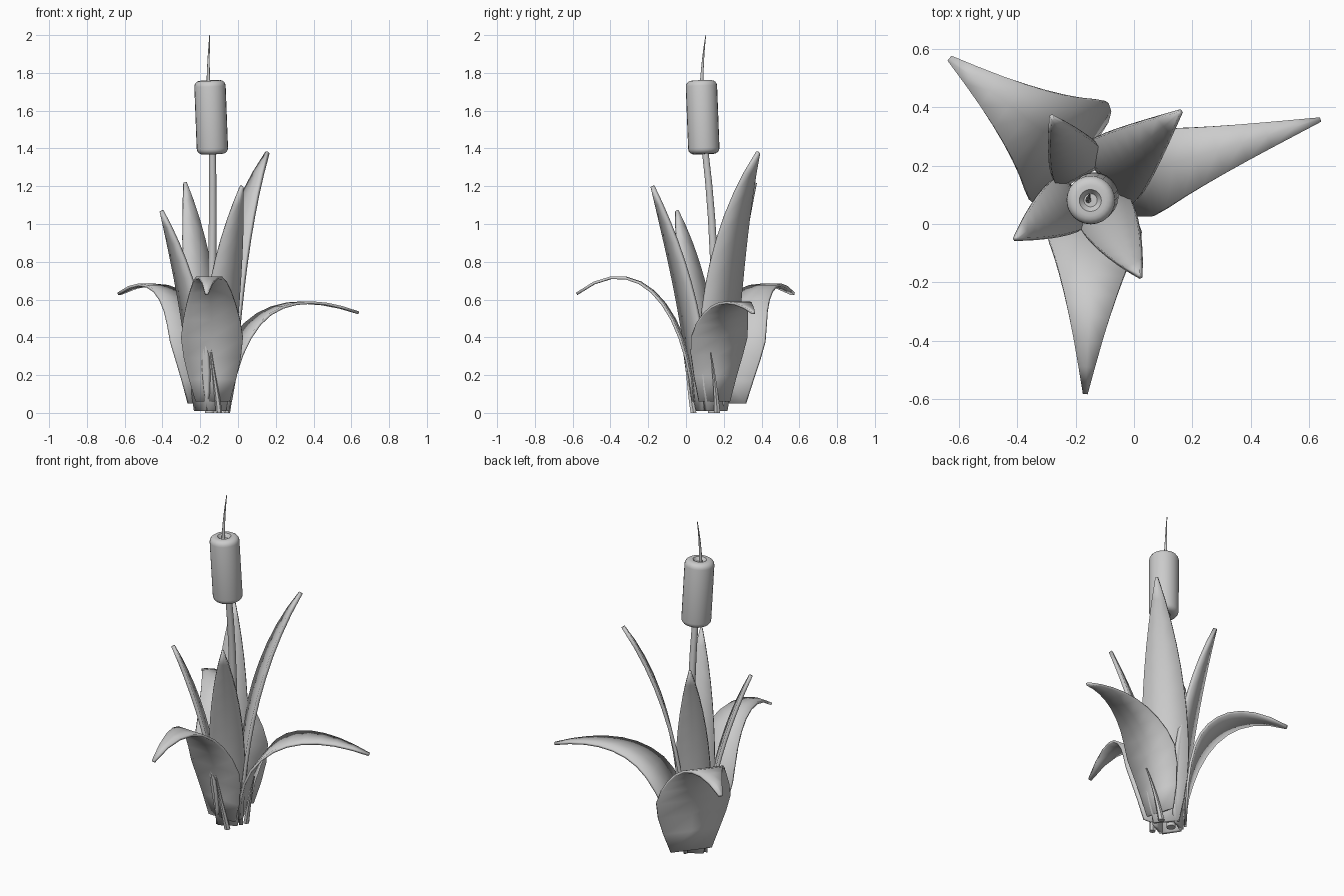
import bpy, bmesh, math
from mathutils import Vector
from mathutils.geometry import interpolate_bezier

cube = bpy.data.objects.get("Cube")
if cube:
    bpy.data.objects.remove(cube, do_unlink=True)

colour = (0.6, 0.6, 0.6, 1)
grey = bpy.data.materials.new("plain_grey")
grey.use_nodes = True
grey.diffuse_color = colour
grey.node_tree.nodes["Principled BSDF"].inputs["Base Color"].default_value = colour


def finish(name, bm):
    bmesh.ops.recalc_face_normals(bm, faces=bm.faces)
    mesh = bpy.data.meshes.new(name)
    bm.to_mesh(mesh)
    bm.free()
    mesh.materials.append(grey)
    obj = bpy.data.objects.new(name, mesh)
    bpy.context.collection.objects.link(obj)
    bpy.ops.object.select_all(action='DESELECT')
    obj.select_set(True)
    bpy.context.view_layer.objects.active = obj
    bpy.ops.object.shade_smooth_by_angle(angle=math.radians(50))
    return obj


def blade_width(t, power):
    """Swells from the base, is widest low down, then tapers to the tip."""
    widest = 0.3
    if t < widest:
        return 0.55 + 0.45 * math.sin(math.pi / 2 * t / widest)
    return 1 - 0.95 * ((t - widest) / (1 - widest)) ** power


def leaf(name, origin, degrees, half_width, power, thickness, controls):
    """Thin blade along a curve; controls are (reach, height) pairs."""
    angle = math.radians(degrees)
    out = Vector((math.cos(angle), math.sin(angle), 0))
    side = Vector((-out.y, out.x, 0))
    points = [Vector((*origin, height)) + out * reach for reach, height in controls]
    path = interpolate_bezier(*points, 12)
    bm = bmesh.new()
    rows = []
    for i, middle in enumerate(path):
        half = half_width * blade_width(i / (len(path) - 1), power)
        rows.append([bm.verts.new(middle + side * half * s) for s in (-1, 0, 1)])
    for low, high in zip(rows, rows[1:]):
        for i in range(2):
            bm.faces.new((low[i], low[i + 1], high[i + 1], high[i]))
    solid = finish(name, bm).modifiers.new("thickness", 'SOLIDIFY')
    solid.thickness = thickness
    solid.offset = 0


def upright_leaf(name, degrees, half_width, bend, reach, height):
    base = 0.06
    controls = [(base, 0.01), (base, height * 0.36), (bend, height * 0.72), (reach, height)]
    leaf(name, (-0.145, 0.12), degrees, half_width, 2, 0.02, controls)


def stalk(name, controls, start_radius, end_radius, sides=10):
    """Tapered round stem along a curve."""
    path = interpolate_bezier(*[Vector(c) for c in controls], 8)
    bm = bmesh.new()
    rings = []
    for i, middle in enumerate(path):
        radius = start_radius + (end_radius - start_radius) * i / (len(path) - 1)
        turns = [math.tau * k / sides for k in range(sides)]
        rings.append([bm.verts.new(middle + radius * Vector((math.cos(a), math.sin(a), 0)))
                      for a in turns])
    for low, high in zip(rings, rings[1:]):
        for k in range(sides):
            n = (k + 1) % sides
            bm.faces.new((low[k], low[n], high[n], high[k]))
    bm.faces.new(rings[0])
    bm.faces.new(rings[-1])
    finish(name, bm)


# Drooping outer leaves
leaf("front_drooping_leaf", (-0.13, 0.12), -93, 0.165, 1, 0.014,
     [(0.08, 0.06), (0.1, 0.5), (0.35, 0.9), (0.7, 0.63)])
leaf("left_drooping_leaf", (-0.13, 0.13), 16.5, 0.155, 1, 0.014,
     [(0.07, 0.06), (0.1, 0.6), (0.45, 0.65), (0.8, 0.53)])
leaf("back_drooping_leaf", (-0.11, 0.16), 142, 0.215, 1, 0.014,
     [(0.1, 0.05), (0.1, 0.5), (0.3, 0.8), (0.66, 0.63)])

# Upright inner leaves
upright_leaf("tall_upright_leaf", 41, 0.13, 0.15, 0.4, 1.38)
upright_leaf("back_upright_leaf", 119, 0.1, 0.15, 0.28, 1.22)
upright_leaf("right_upright_leaf", 213, 0.1, 0.17, 0.31, 1.07)
upright_leaf("front_upright_leaf", -61, 0.1, 0.2, 0.34, 1.2)

# Small tapered ribs on the outside of two drooping leaves
stalk("front_rib", [(-0.1, 0.04, 0), (-0.11, 0.02, 0.1), (-0.13, 0.01, 0.2),
                    (-0.145, -0.01, 0.34)], 0.018, 0.004, 6)
stalk("left_rib", [(-0.06, 0.165, 0), (-0.04, 0.16, 0.1), (-0.02, 0.15, 0.2),
                   (0.02, 0.13, 0.32)], 0.018, 0.004, 6)

# Flower stalk and the thin tip above the seed head
stalk("flower_stalk", [(-0.15, 0.14, 0), (-0.14, 0.17, 0.5), (-0.13, 0.15, 1),
                       (-0.135, 0.1, 1.4)], 0.026, 0.018)
stalk("tip", [(-0.155, 0.08, 1.7), (-0.16, 0.085, 1.8), (-0.155, 0.09, 1.9),
              (-0.15, 0.105, 2)], 0.011, 0.002)

# Rounded seed head with a dimple in each end, slightly tilted
bm = bmesh.new()
bmesh.ops.create_cone(bm, cap_ends=True, segments=24, radius1=0.083, radius2=0.083, depth=0.39)
rims = [e for e in bm.edges if abs(e.verts[0].co.z - e.verts[1].co.z) < 0.01]
bmesh.ops.bevel(bm, geom=rims, offset=0.03, segments=4, profile=0.5, affect='EDGES')
for inset, sink in ((0.015, 0), (0.015, -0.02)):
    caps = [f for f in bm.faces if len(f.verts) > 4]
    bmesh.ops.inset_individual(bm, faces=caps, thickness=inset, depth=sink)
head = finish("seed_head", bm)
head.location = (-0.142, 0.088, 1.565)
head.rotation_euler = (0.038, -0.038, 0)
